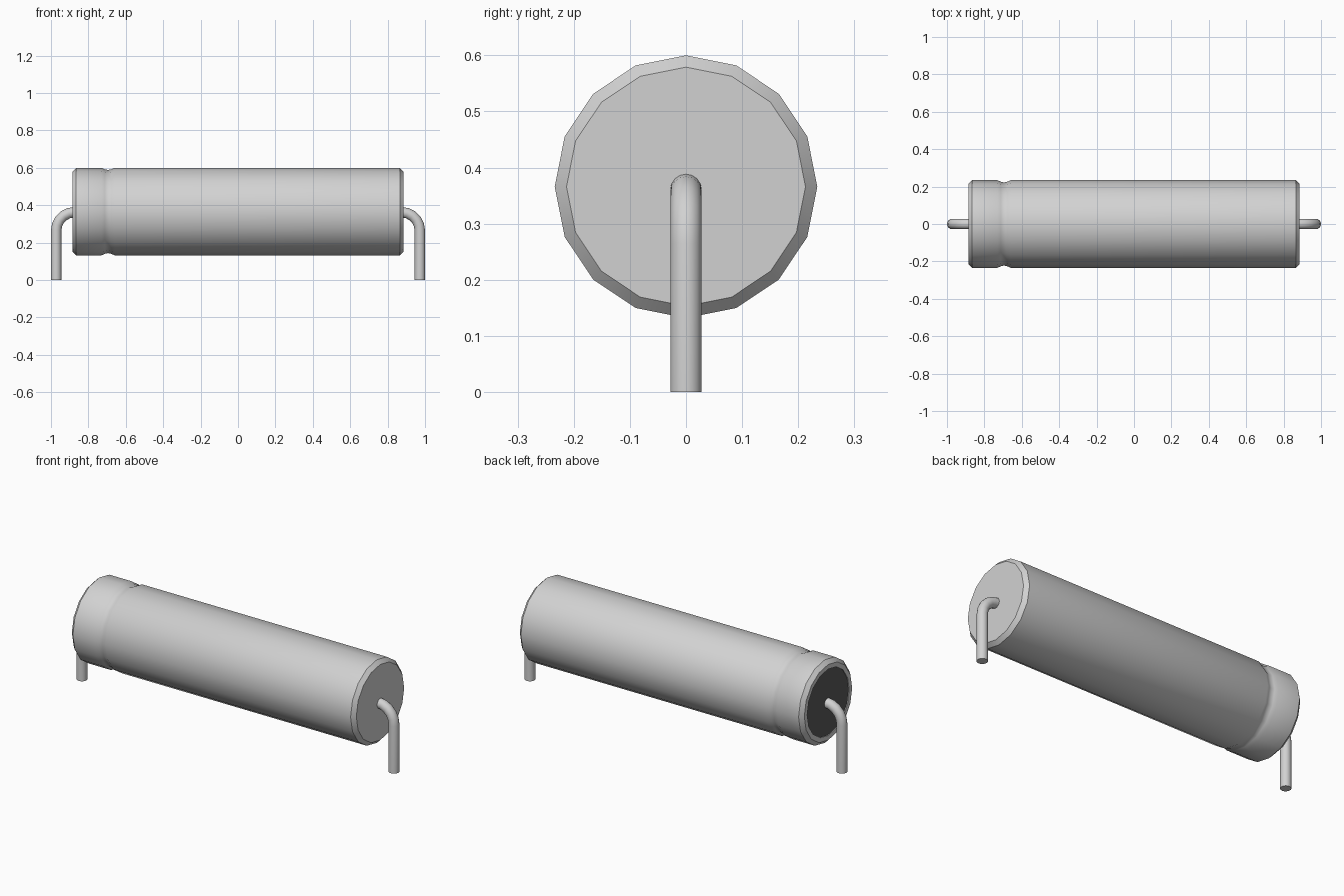
import bpy, bmesh, math

cube = bpy.data.objects.get("Cube")
if cube:
    bpy.data.objects.remove(cube)

AXIS_Z = 0.366   # height of the barrel's axis


def material(name, colour):
    m = bpy.data.materials.new(name)
    m.use_nodes = True
    m.diffuse_color = colour
    m.node_tree.nodes["Principled BSDF"].inputs["Base Color"].default_value = colour
    return m


light_grey = material("light grey", (0.64, 0.64, 0.64, 1))
black = material("black rubber", (0.1, 0.1, 0.1, 1))


def tube(name, rings, sides, mats, side=1):
    """Skin rings of (x, z, radius, tilt); the first cap takes the last material."""
    bm = bmesh.new()
    loops = []
    for x, z, r, tilt in rings:
        loop = []
        for i in range(sides):
            t = 2 * math.pi * i / sides
            up = r * math.sin(t)
            loop.append(bm.verts.new((side * (x - up * math.sin(tilt)),
                                      r * math.cos(t), z + up * math.cos(tilt))))
        loops.append(loop)
    for a, b in zip(loops, loops[1:]):
        for i in range(sides):
            j = (i + 1) % sides
            bm.faces.new((a[i], a[j], b[j], b[i]))
    bm.faces.new(loops[0]).material_index = len(mats) - 1
    bm.faces.new(loops[-1])
    bmesh.ops.recalc_face_normals(bm, faces=bm.faces)
    me = bpy.data.meshes.new(name)
    bm.to_mesh(me)
    bm.free()
    for m in mats:
        me.materials.append(m)
    ob = bpy.data.objects.new(name, me)
    bpy.context.collection.objects.link(ob)
    bpy.ops.object.select_all(action='DESELECT')
    ob.select_set(True)
    bpy.context.view_layer.objects.active = ob
    bpy.ops.object.shade_smooth_by_angle(angle=math.radians(30))
    return ob


# Barrel: recessed seal, bevelled rim, crimp groove, long can, bevelled end
profile = [(-0.882, 0.187), (-0.886, 0.187), (-0.886, 0.213), (-0.865, 0.234),
           (-0.73, 0.234), (-0.712, 0.226), (-0.695, 0.222), (-0.678, 0.226),
           (-0.66, 0.234), (0.865, 0.234), (0.886, 0.213)]
tube("barrel", [(x, AXIS_Z, r, 0) for x, r in profile], 16, [light_grey, black])

# Wire leads: leave each end along the axis and bend down to the ground
BEND, WIRE = 0.097, 0.028
path = [(0.84, 0.362, WIRE, 0)]
for k in range(6):
    a = math.pi / 2 * k / 5
    path.append((0.875 + BEND * math.sin(a), 0.265 + BEND * math.cos(a), WIRE, -a))
path.append((0.972, 0, WIRE, -math.pi / 2))
tube("left_lead", path, 16, [light_grey], 1)
tube("right_lead", path, 16, [light_grey], -1)
